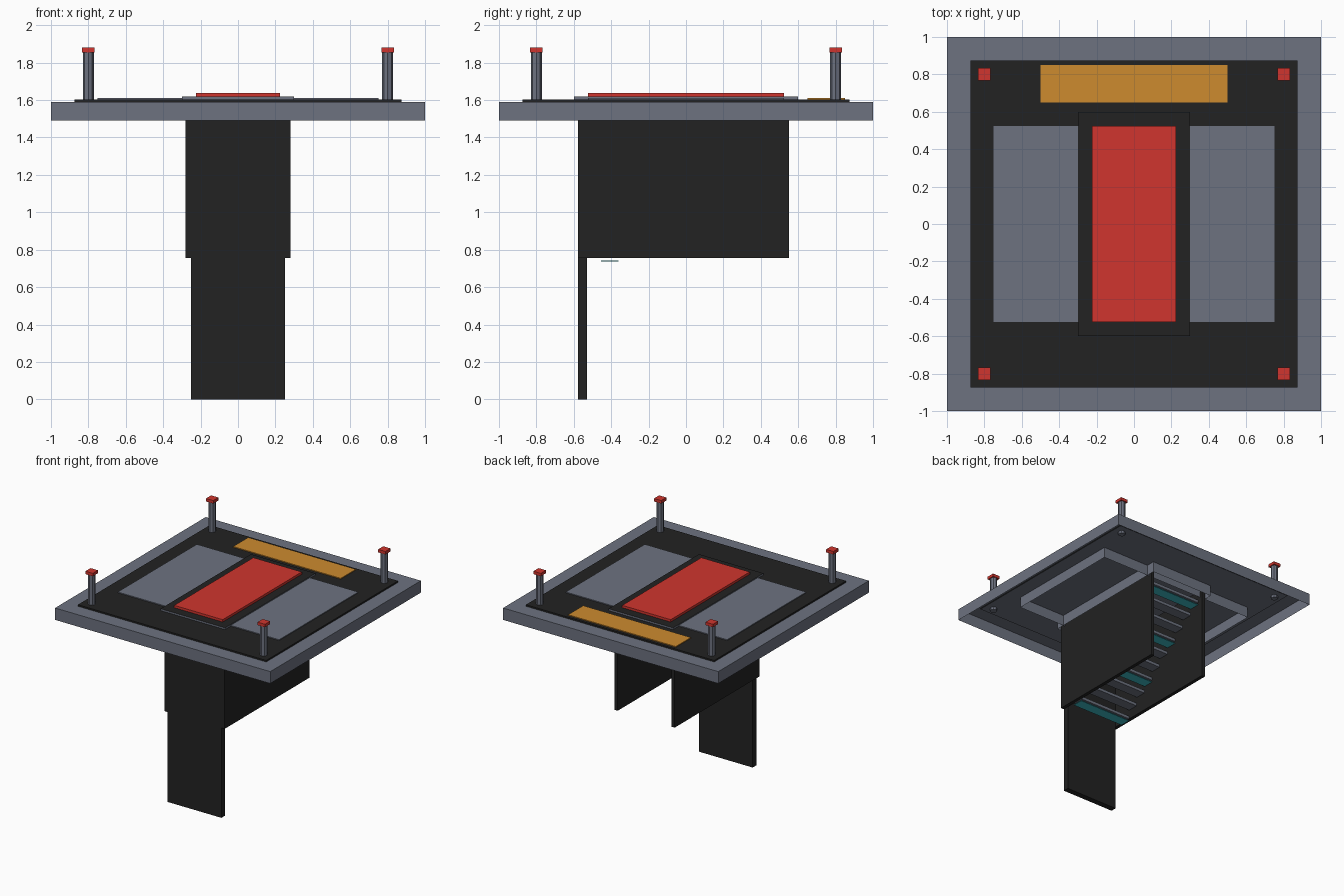
import bpy, bmesh, math

if "Cube" in bpy.data.objects:
    bpy.data.objects.remove(bpy.data.objects["Cube"])


def mat(name, r, g, b):
    m = bpy.data.materials.new(name)
    lin = [((c / 255 + 0.055) / 1.055) ** 2.4 for c in (r, g, b)]
    m.diffuse_color = (*lin, 1)
    m.use_nodes = True
    m.node_tree.nodes["Principled BSDF"].inputs["Base Color"].default_value = m.diffuse_color
    return m


GREY = mat("slate grey", 109, 114, 128)
BLACK = mat("matt black", 34, 34, 34)
RED = mat("signal red", 208, 53, 46)
ORANGE = mat("amber", 205, 139, 47)
TEAL = mat("teal", 62, 188, 198)


def finish(name, bm, mats):
    me = bpy.data.meshes.new(name)
    bm.to_mesh(me)
    bm.free()
    for m in mats:
        me.materials.append(m)
    ob = bpy.data.objects.new(name, me)
    bpy.context.collection.objects.link(ob)
    return ob


def box(name, x, y, z, side, top=None, bottom=None, open_bottom=False):
    """Box from (min, max) ranges; top and bottom may have their own colour."""
    bm = bmesh.new()
    bmesh.ops.create_cube(bm, size=1)
    for v in bm.verts:
        v.co = [r[0] if c < 0 else r[1] for r, c in zip((x, y, z), v.co)]
    bm.normal_update()
    mats = [side, top or side, bottom or side]
    for f in bm.faces:
        f.material_index = 1 if f.normal.z > 0.5 else 2 if f.normal.z < -0.5 else 0
    if open_bottom:
        low = [f for f in bm.faces if f.normal.z < -0.5]
        bmesh.ops.delete(bm, geom=low, context='FACES_ONLY')
    return finish(name, bm, mats)


def sym(a):
    return (-a, a)


# Platform: open-bottomed tray with a black deck on top
box("platform_tray", sym(1), sym(1), (1.49, 1.59), GREY, open_bottom=True)
box("deck_plate", sym(0.875), sym(0.875), (1.582, 1.603), BLACK, bottom=GREY)

# Side panels and the central hatch surround, open below
box("floor_panels", sym(0.75), sym(0.525), (1.49, 1.61), GREY, open_bottom=True)
box("hatch_surround", sym(0.3), sym(0.6), (1.49, 1.618), GREY, top=BLACK, open_bottom=True)
box("hatch_cover", sym(0.225), sym(0.525), (1.616, 1.638), RED)
box("warning_strip", sym(0.5), (0.65, 0.85), (1.603, 1.61), ORANGE)

# Corner posts with caps
for sx in (-1, 1):
    for sy in (-1, 1):
        cx, cy = 0.8 * sx, 0.8 * sy
        tag = ("left" if sx < 0 else "right") + ("_front" if sy < 0 else "_back")
        bm = bmesh.new()
        bmesh.ops.create_cone(bm, cap_ends=True, segments=8, radius1=0.029,
                              radius2=0.029, depth=0.30)
        bmesh.ops.translate(bm, verts=bm.verts, vec=(cx, cy, 1.71))
        finish("post_" + tag, bm, [GREY])
        box("post_cap_" + tag, (cx - 0.034, cx + 0.034), (cy - 0.034, cy + 0.034),
            (1.855, 1.88), RED)

# Stairwell walls
box("stair_wall_right", (0.25, 0.28), (-0.55, 0.55), (0.755, 1.55), BLACK)
box("stair_wall_left", (-0.28, -0.25), (-0.55, 0.55), (0.755, 1.55), BLACK)
box("front_wall", sym(0.25), (-0.578, -0.528), (0, 1.55), BLACK)
for sx in (-1, 1):
    box("wall_lip", (0.265 * sx - 0.015, 0.265 * sx + 0.015), (-0.578, -0.55),
        (0.755, 1.55), BLACK)

# Stairs: every third tread carries a teal strip underneath
for i in range(10):
    y, z = -0.4075 + 0.096 * i, 0.757 + 0.077 * i
    box(f"tread_{i}", sym(0.25), (y - 0.046, y + 0.046), (z, z + 0.025), GREY)
    if i % 3 == 0:
        box(f"light_strip_{i}", sym(0.25), (y - 0.046, y + 0.046),
            (z - 0.019, z - 0.014), TEAL)
